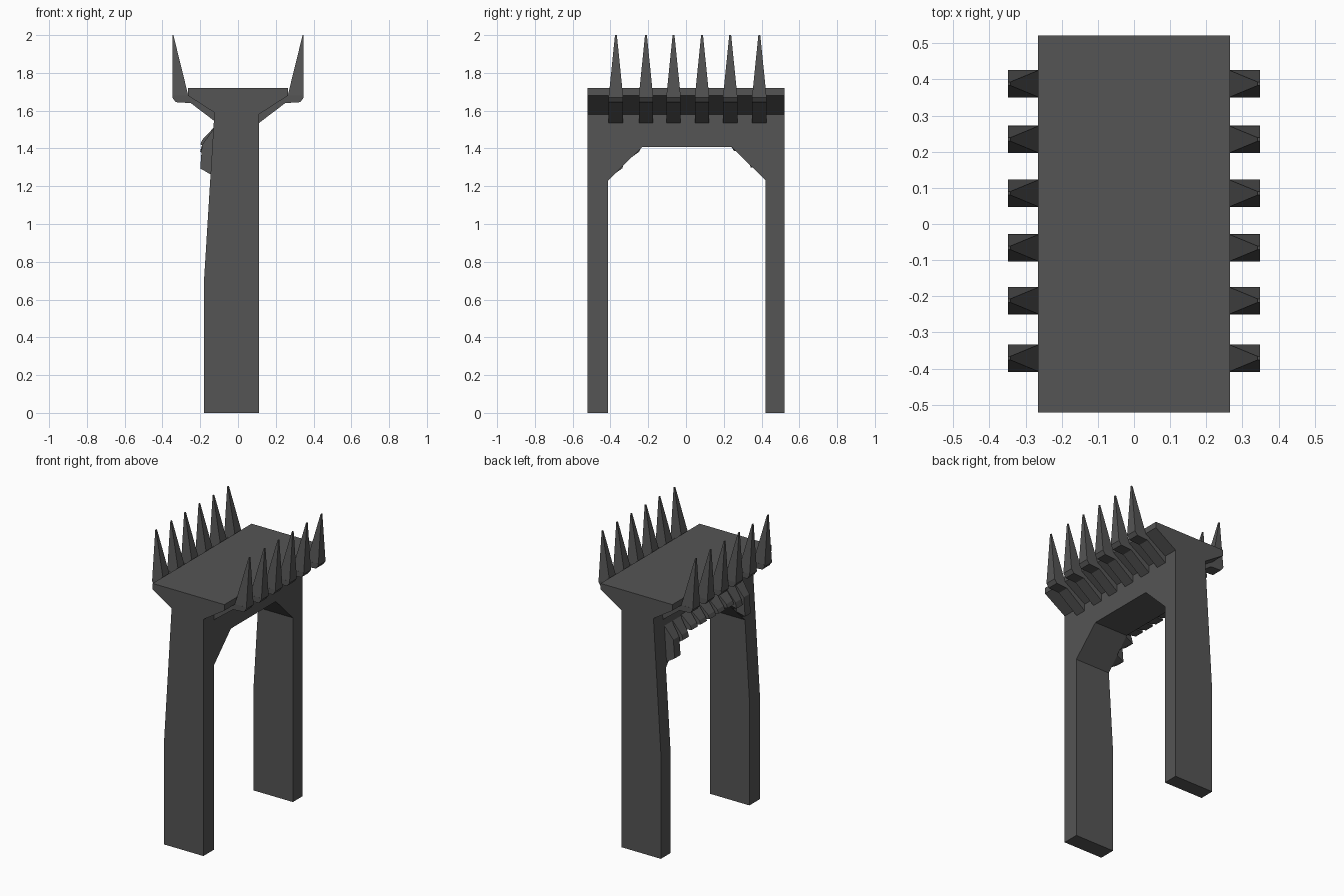
import bpy, bmesh

if "Cube" in bpy.data.objects:
    bpy.data.objects.remove(bpy.data.objects["Cube"])

stone = bpy.data.materials.new("dark_grey_stone")
stone.diffuse_color = (0.09, 0.09, 0.09, 1)
stone.use_nodes = True
stone.node_tree.nodes["Principled BSDF"].inputs["Base Color"].default_value = stone.diffuse_color


def finish(bm, name):
    bmesh.ops.recalc_face_normals(bm, faces=bm.faces)
    me = bpy.data.meshes.new(name)
    bm.to_mesh(me)
    bm.free()
    me.materials.append(stone)
    ob = bpy.data.objects.new(name, me)
    bpy.context.collection.objects.link(ob)
    return ob


def loft(bm, a, b):
    """Solid between two matching loops of points."""
    va, vb = [bm.verts.new(p) for p in a], [bm.verts.new(p) for p in b]
    n = len(a)
    bm.faces.new(va)
    bm.faces.new(vb[::-1])
    for i in range(n):
        j = (i + 1) % n
        bm.faces.new((va[i], vb[i], vb[j], va[j]))


# Gate body: front profile run along y
profile = [(-0.18, 0), (0.11, 0), (0.11, 1.58), (0.265, 1.68), (0.265, 1.72),
           (-0.265, 1.72), (-0.265, 1.68), (-0.125, 1.59), (-0.18, 0.7)]
bm = bmesh.new()
loft(bm, [(x, -0.522, z) for x, z in profile], [(x, 0.522, z) for x, z in profile])
gate = finish(bm, "gate_body")

# Arch opening cut through the body
arch = [(-0.412, -0.2), (-0.412, 1.23), (-0.232, 1.408),
        (0.242, 1.408), (0.422, 1.23), (0.422, -0.2)]
bm = bmesh.new()
loft(bm, [(-0.6, y, z) for y, z in arch], [(0.6, y, z) for y, z in arch])
cutter = finish(bm, "opening_cutter")
cutter.hide_render = True
mod = gate.modifiers.new("opening", "BOOLEAN")
mod.operation, mod.solver, mod.object = "DIFFERENCE", "EXACT", cutter
bpy.context.view_layer.objects.active = gate
bpy.ops.object.modifier_apply(modifier=mod.name)
bpy.data.objects.remove(cutter)

# Spikes on brackets along both long edges
W = 0.038
bracket = [(0.105, 1.53), (0.25, 1.64), (0.33, 1.645), (0.348, 1.67),
           (0.348, 1.68), (0.262, 1.68), (0.105, 1.59)]
for side, label in ((-1, "left"), (1, "right")):
    bm = bmesh.new()
    for y in (-0.371, -0.212, -0.066, 0.085, 0.234, 0.388):
        loft(bm, [(side * x, y - W, z) for x, z in bracket],
             [(side * x, y + W, z) for x, z in bracket])
        loft(bm, [(side * x, y + s * W, 1.675) for x, s in
                  ((0.262, -1), (0.348, -1), (0.348, 1), (0.262, 1))],
             [(side * x, y + s * 0.005, 2.0) for x, s in
              ((0.342, -1), (0.348, -1), (0.348, 1), (0.342, 1))])
    finish(bm, label + "_spikes")


# Teeth around the arch on the left face
def arch_z(y):
    return min(1.41, 1.24 + max(0, 0.417 - abs(y - 0.005)))


bm = bmesh.new()
edges = [-0.41, -0.325, -0.235, -0.14, -0.045, 0.05, 0.145, 0.24, 0.33, 0.418]
for y0, y1 in zip(edges, edges[1:]):
    mid = (y0 + y1) / 2
    inner = max(arch_z(y0), arch_z(y1))
    low = min(inner, arch_z(mid)) + 0.01
    a, b = mid + (y0 - mid) * 0.7, mid + (y1 - mid) * 0.7
    high = max(1.42, low + 0.025)
    loft(bm, [(-0.11, y0, arch_z(y0)), (-0.2, a, low), (-0.19, a, high), (-0.11, y0, 1.53)],
         [(-0.11, y1, arch_z(y1)), (-0.2, b, low), (-0.19, b, high), (-0.11, y1, 1.53)])
finish(bm, "arch_teeth")
